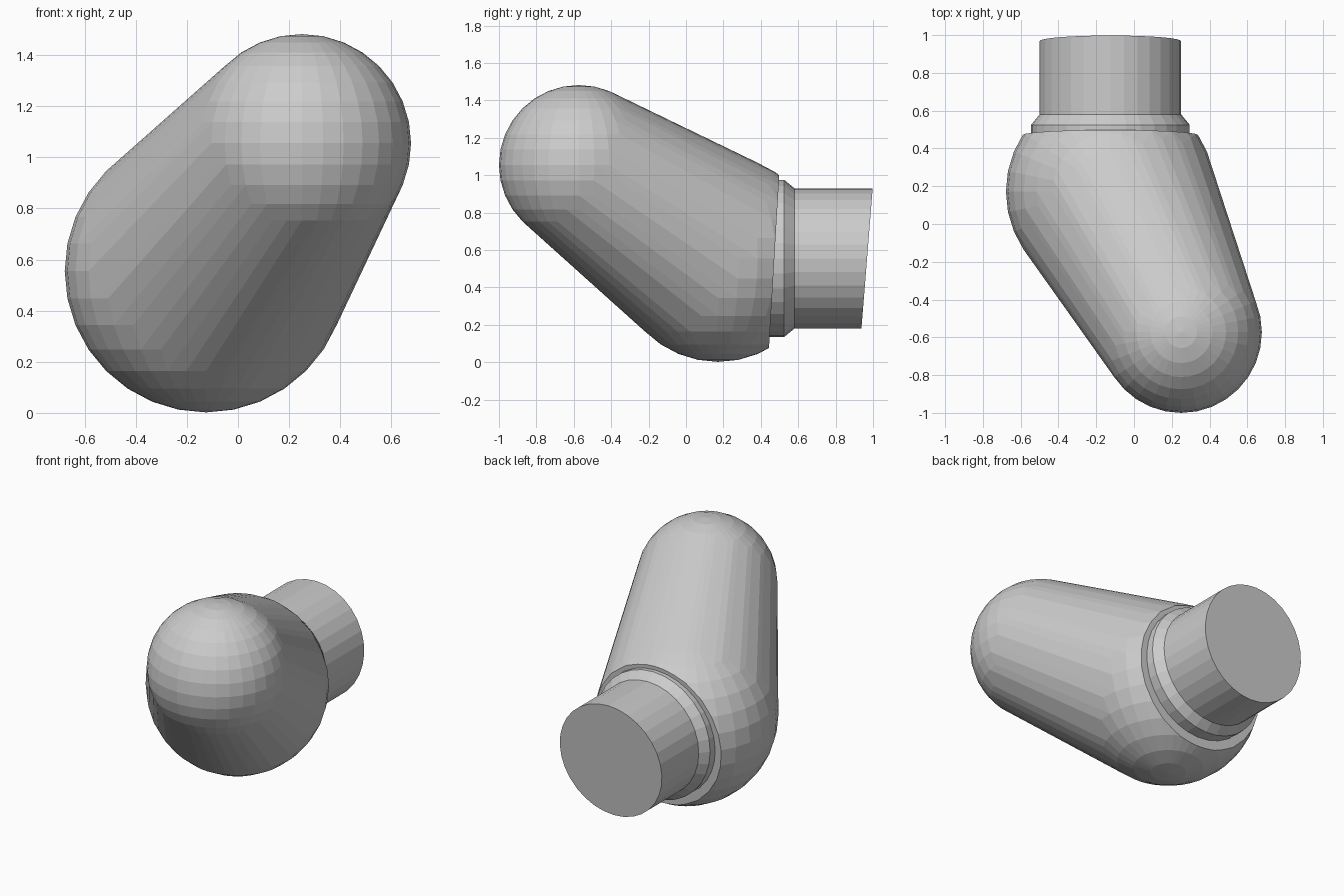
import bpy, bmesh, math
from mathutils import Matrix, Vector

if "Cube" in bpy.data.objects:
    bpy.data.objects.remove(bpy.data.objects["Cube"])

CX, CZ = -0.125, 0.555  # axis of the large end and the neck


def finish(bm, name):
    bmesh.ops.recalc_face_normals(bm, faces=bm.faces[:])
    mesh = bpy.data.meshes.new(name)
    bm.to_mesh(mesh)
    bm.free()
    obj = bpy.data.objects.new(name, mesh)
    bpy.context.collection.objects.link(obj)
    return obj


# Tapered capsule body: hull around two spheres
bm = bmesh.new()
for centre, r in (((0.25, -0.573, 1.055), 0.427), ((CX, 0.172, CZ), 0.553)):
    bmesh.ops.create_uvsphere(bm, u_segments=32, v_segments=16, radius=r,
                              matrix=Matrix.Translation(centre))
bmesh.ops.delete(bm, geom=bm.edges[:] + bm.faces[:], context='EDGES_FACES')
hull = bmesh.ops.convex_hull(bm, input=bm.verts[:])
inner = {v for v in hull["geom_interior"] if isinstance(v, bmesh.types.BMVert)}
bmesh.ops.delete(bm, geom=[v for v in inner if v.is_valid], context='VERTS')
bmesh.ops.dissolve_limit(bm, angle_limit=math.radians(0.5),
                         verts=bm.verts[:], edges=bm.edges[:])

# Slightly slanted cut where the neck leaves the body
cut = bmesh.ops.bisect_plane(bm, geom=bm.verts[:] + bm.edges[:] + bm.faces[:],
                             plane_co=Vector((0, 0.472, CZ)),
                             plane_no=Vector((0, 0.93, -0.055)), clear_outer=True)
rim = [e for e in cut["geom_cut"] if isinstance(e, bmesh.types.BMEdge)]
bmesh.ops.contextual_create(bm, geom=rim)
finish(bm, "body")

# Neck: collar, chamfer and stub with a slanted end (radius, y, slant)
profile = ((0.42, 0.40, 0.0), (0.42, 0.525, 0.0), (0.375, 0.58, 0.0),
           (0.375, 0.968, 0.03))
N = 32
bm = bmesh.new()
rings = []
for r, y, slant in profile:
    ring = []
    for i in range(N):
        a = 2 * math.pi * i / N
        ring.append(bm.verts.new((CX + r * math.cos(a), y + slant * math.sin(a),
                                  CZ + r * math.sin(a))))
    rings.append(ring)
for a, b in zip(rings, rings[1:]):
    for i in range(N):
        j = (i + 1) % N
        bm.faces.new((a[i], a[j], b[j], b[i]))
bm.faces.new(rings[0])
bm.faces.new(rings[-1])
finish(bm, "neck")
